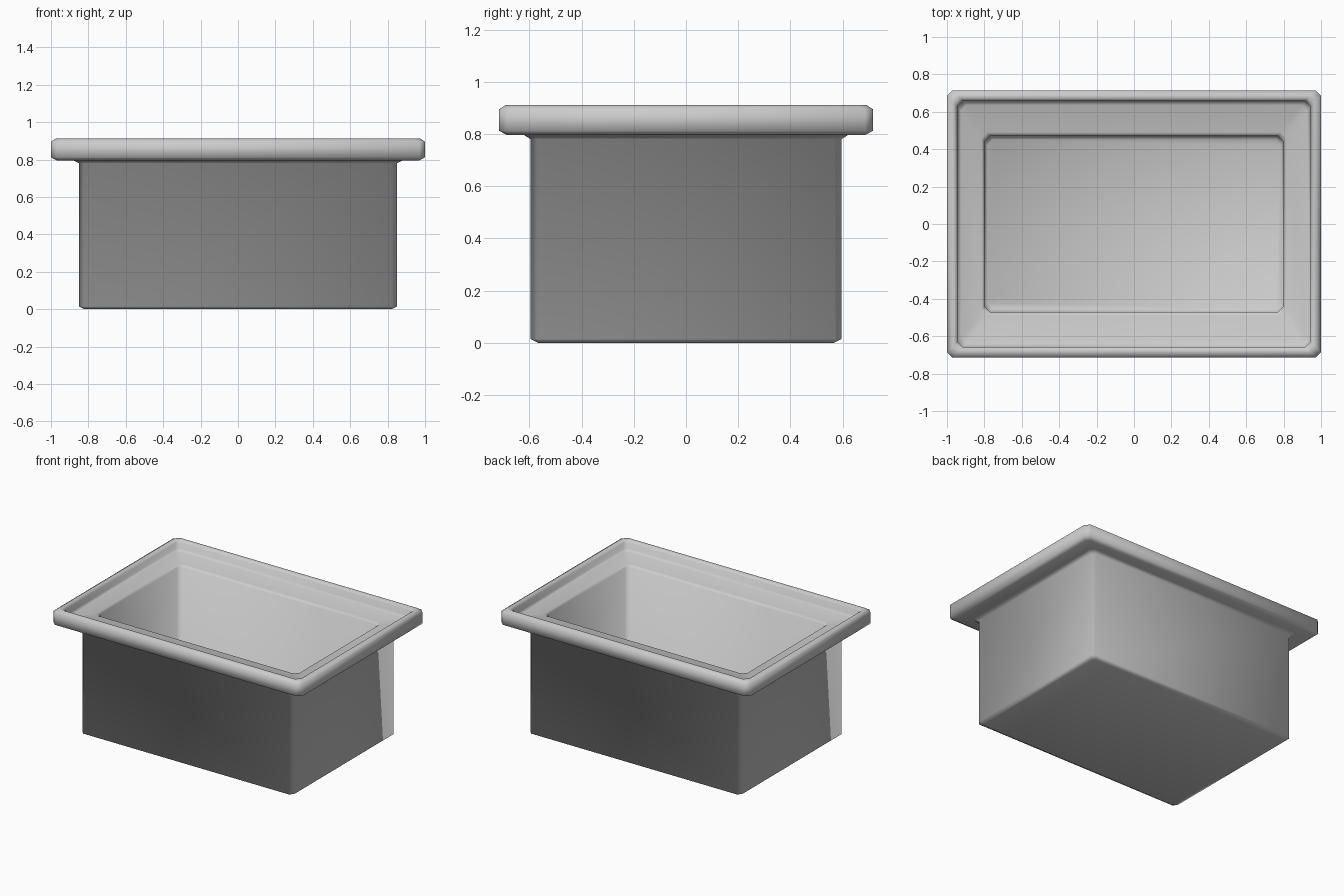
import bpy
import bmesh

if "Cube" in bpy.data.objects:
    bpy.data.objects.remove(bpy.data.objects["Cube"])


def ring(bm, hx, hy, z, c):
    """Rectangle with clipped corners, counter-clockwise from above."""
    pts = [(hx, -hy + c), (hx, hy - c), (hx - c, hy), (-hx + c, hy),
           (-hx, hy - c), (-hx, -hy + c), (-hx + c, -hy), (hx - c, -hy)]
    return [bm.verts.new((x, y, z)) for x, y in pts]


# Section from the underside, up the outside, over the rim and into the cavity
# Each row: half width, half depth, height, corner clip
section = [
    (0.82, 0.565, 0.000, 0.020),
    (0.85, 0.595, 0.015, 0.025),   # outer wall
    (0.85, 0.595, 0.780, 0.025),
    (0.88, 0.620, 0.796, 0.025),   # flare below the rim
    (0.97, 0.685, 0.796, 0.025),   # rim underside
    (1.00, 0.715, 0.812, 0.030),
    (1.00, 0.715, 0.895, 0.030),   # rim outer face
    (0.975, 0.690, 0.912, 0.030),
    (0.96, 0.675, 0.912, 0.030),   # rim top
    (0.945, 0.657, 0.897, 0.030),
    (0.945, 0.657, 0.855, 0.030),
    (0.925, 0.635, 0.842, 0.030),  # inner ledge
    (0.815, 0.490, 0.842, 0.030),
    (0.80, 0.470, 0.827, 0.030),   # cavity wall
    (0.80, 0.470, 0.065, 0.030),
    (0.785, 0.450, 0.050, 0.030),  # cavity floor
]

bm = bmesh.new()
rings = [ring(bm, *row) for row in section]
for a, b in zip(rings, rings[1:]):
    for i in range(8):
        j = (i + 1) % 8
        bm.faces.new((a[i], a[j], b[j], b[i]))
bm.faces.new(rings[0][::-1])
bm.faces.new(rings[-1])
for f in bm.faces:
    f.smooth = True
bmesh.ops.recalc_face_normals(bm, faces=bm.faces[:])

mesh = bpy.data.meshes.new("rimmed_basin")
bm.to_mesh(mesh)
bm.free()
basin = bpy.data.objects.new("rimmed_basin", mesh)
bpy.context.collection.objects.link(basin)
